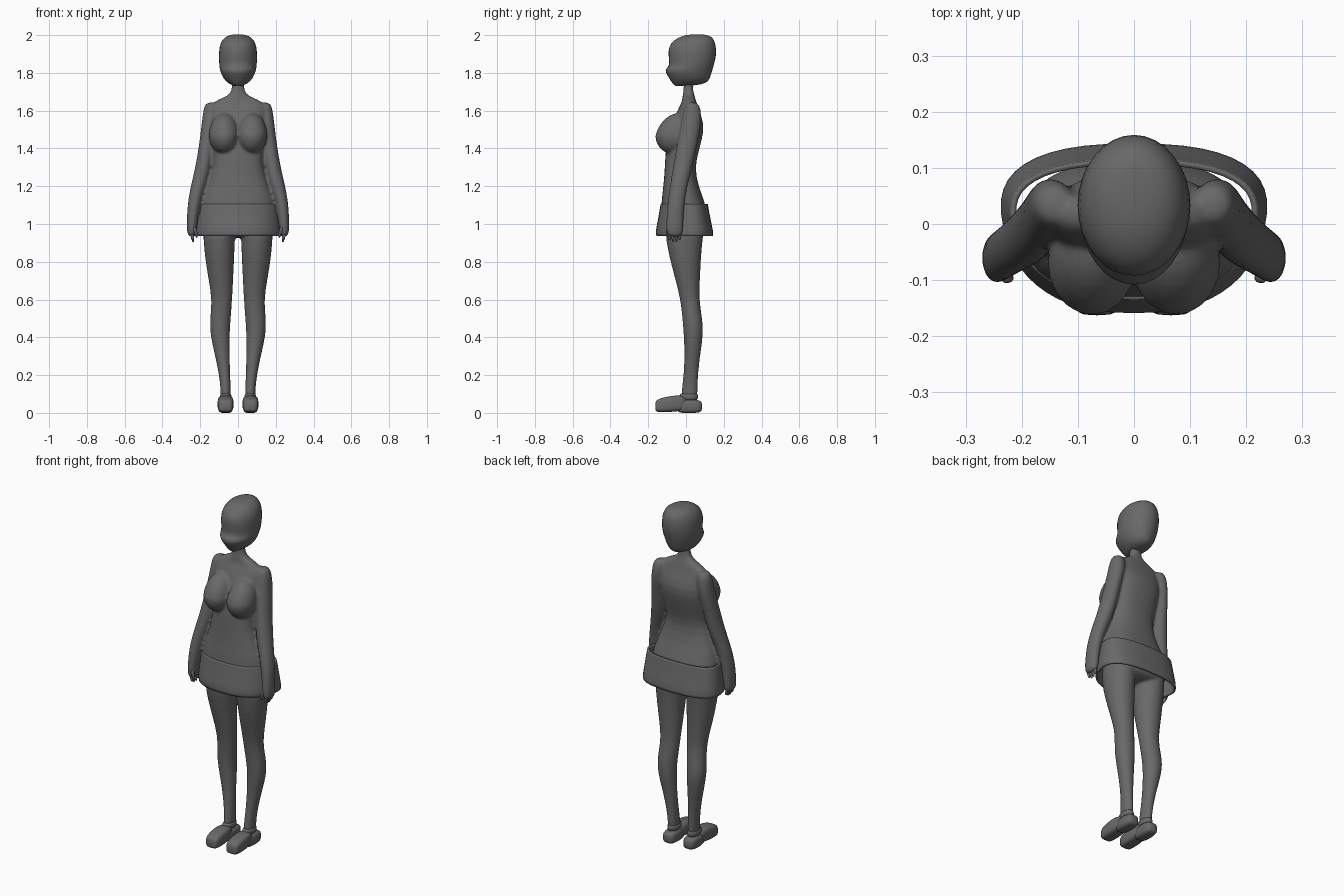
import bpy, bmesh, math
from mathutils import Vector

DARK = bpy.data.materials.new("dark_grey")
DARK.diffuse_color = (.14, .14, .14, 1)


def spow(v, p):
    return math.copysign(abs(v) ** p, v)


def make(name, bm, mirror=False, subdiv=0):
    me = bpy.data.meshes.new(name)
    bm.to_mesh(me)
    bm.free()
    ob = bpy.data.objects.new(name, me)
    bpy.context.collection.objects.link(ob)
    me.materials.append(DARK)
    if subdiv:
        sub = ob.modifiers.new("smooth", "SUBSURF")
        sub.levels = sub.render_levels = subdiv
    if mirror:
        ob.modifiers.new("mirror", "MIRROR")
    for p in me.polygons:
        p.use_smooth = True
    return ob


def loft(name, sections, axis="Z", n=16, power=1.0, egg=0.0, caps=True, mirror=False):
    """Sections are (position on axis, centre x, half width, low, high)."""
    bm = bmesh.new()
    rings = []
    for t, cx, rx, lo, hi in sections:
        ring = []
        for i in range(n):
            a = 2 * math.pi * (i + 0.5) / n
            s = spow(math.sin(a), power)
            x = cx + rx * spow(math.cos(a), power) * (1 + egg * s)
            v = (lo + hi) / 2 + (hi - lo) / 2 * s
            ring.append(bm.verts.new((x, v, t) if axis == "Z" else (x, t, v)))
        rings.append(ring)
    for a, b in zip(rings, rings[1:]):
        for i in range(n):
            j = (i + 1) % n
            bm.faces.new((a[i], b[i], b[j], a[j]))
    if caps:
        bm.faces.new(rings[0])
        bm.faces.new(rings[-1])
    bmesh.ops.recalc_face_normals(bm, faces=bm.faces)
    return make(name, bm, mirror, 1)


def blend(name, parts, voxel, rounds):
    """Fuse parts into one soft skin."""
    deps = bpy.context.evaluated_depsgraph_get()
    bm = bmesh.new()
    for ob in parts:
        bm.from_mesh(ob.evaluated_get(deps).to_mesh())
    for ob in parts:
        bpy.data.objects.remove(ob)
    skin = make(name, bm)
    rem = skin.modifiers.new("fuse", "REMESH")
    rem.mode = "VOXEL"
    rem.voxel_size = voxel
    rem.use_smooth_shade = True
    soft = skin.modifiers.new("soften", "SMOOTH")
    soft.iterations = rounds
    return skin


# Head with a jutting lower face
loft("head", [
    (2.004, 0, .03, .02, .1), (1.995, 0, .062, -.025, .132), (1.975, 0, .086, -.066, .152),
    (1.94, 0, .101, -.096, .162), (1.89, 0, .104, -.096, .163), (1.85, 0, .102, -.09, .152),
    (1.83, 0, .1, -.098, .147), (1.815, 0, .098, -.117, .143), (1.785, 0, .087, -.1, .133),
    (1.755, 0, .067, -.082, .122), (1.738, 0, .04, -.068, .09), (1.73, 0, .02, -.06, .0)])

# Neck and torso
torso = loft("torso", [
    (1.79, 0, .03, -.01, .035), (1.72, 0, .032, -.013, .036), (1.69, 0, .04, -.015, .042),
    (1.67, 0, .075, -.02, .048), (1.65, 0, .13, -.02, .055), (1.61, 0, .155, -.042, .065),
    (1.53, 0, .15, -.075, .1), (1.45, 0, .144, -.098, .086), (1.38, 0, .136, -.11, .067),
    (1.3, 0, .13, -.113, .047), (1.2, 0, .167, -.12, .066), (1.11, 0, .206, -.134, .104),
    (1.02, 0, .205, -.13, .12), (.96, 0, .18, -.115, .115), (.925, 0, .09, -.07, .08)],
    n=20, power=.82)

# Bust
bm = bmesh.new()
bmesh.ops.create_uvsphere(bm, u_segments=20, v_segments=12, radius=1)
for v in bm.verts:
    x, y, z = v.co
    v.co = Vector((.075 + .079 * x, -.07 + .093 * y + .03 * max(z, 0),
                   1.468 + (.12 if z > 0 else .097) * z))
bust = make("bust", bm, True)

# Legs
leg = loft("leg", [
    (1.02, .1, .085, -.11, .11), (.93, .1, .087, -.113, .09), (.8, .097, .077, -.084, .08),
    (.7, .09, .066, -.056, .075), (.6, .085, .055, -.031, .071), (.52, .091, .056, -.022, .084),
    (.45, .097, .055, -.016, .093), (.37, .091, .048, -.011, .087), (.28, .08, .037, -.009, .072),
    (.18, .069, .029, -.016, .064), (.12, .065, .028, -.026, .062), (.05, .065, .028, -.026, .061)],
    mirror=True)

# Arms with palms
arm = loft("arm", [
    (1.644, .138, .022, .012, .055), (1.634, .141, .034, -.002, .068), (1.61, .143, .041, -.012, .08),
    (1.54, .151, .042, -.027, .086), (1.45, .164, .039, -.043, .067), (1.36, .174, .043, -.061, .049),
    (1.28, .188, .044, -.074, .031), (1.2, .211, .041, -.087, .008), (1.1, .235, .035, -.101, -.008),
    (1.0, .243, .029, -.108, -.013), (.96, .245, .027, -.107, -.014), (.93, .245, .017, -.099, -.021)],
    n=14, mirror=True)

blend("body", [torso, bust, leg, arm], .0075, 7)

# Flared skirt shell
skirt = loft("skirt", [
    (1.107, 0, .217, -.136, .117), (1.09, 0, .221, -.138, .119), (1.02, 0, .229, -.15, .132),
    (.96, 0, .236, -.163, .146), (.936, 0, .234, -.158, .145)],
    n=24, power=.8, egg=.15, caps=False)
sol = skirt.modifiers.new("thickness", "SOLIDIFY")
sol.thickness = .01
sol.offset = -1

# Shoes: toe block, heel block and ankle opening
loft("shoe_toe", [
    (-.163, .066, .026, .013, .055), (-.155, .066, .038, .004, .07), (-.12, .066, .043, .003, .083),
    (-.07, .066, .043, .005, .091), (-.035, .066, .04, .01, .094), (.01, .065, .03, .015, .085)],
    axis="Y", power=.55, mirror=True)
loft("shoe_heel", [
    (-.05, .065, .026, .005, .06), (-.02, .066, .038, -.002, .07), (.03, .066, .041, -.002, .073),
    (.07, .066, .037, .001, .068), (.086, .066, .025, .01, .058)],
    axis="Y", power=.6, mirror=True)
loft("shoe_collar", [
    (.104, .065, .026, -.028, .06), (.098, .065, .031, -.037, .064), (.06, .065, .036, -.04, .07)],
    mirror=True)

# Fingers and thumb
for i, (y, tip) in enumerate([(-.087, .912), (-.069, .902), (-.051, .903), (-.034, .913)]):
    loft("finger_%d" % (i + 1), [
        (.955, .244, .011, y - .01, y + .01), (.93, .242, .01, y - .009, y + .009),
        (tip, .236, .006, y - .005, y + .005)], n=8, mirror=True)
loft("thumb", [
    (.99, .232, .012, -.108, -.085), (.95, .222, .009, -.106, -.088),
    (.925, .219, .005, -.1, -.09)], n=8, mirror=True)
